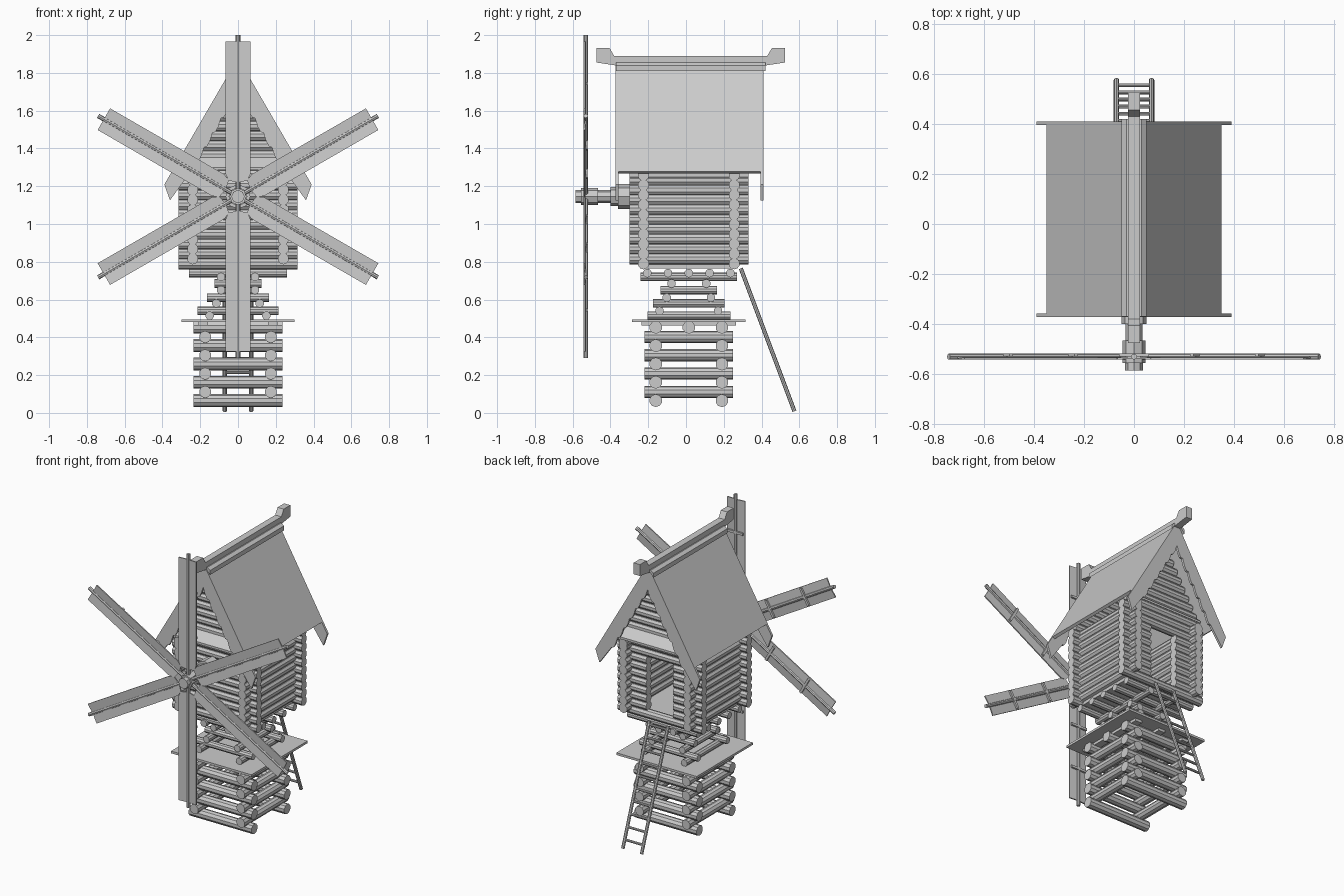
import bpy, bmesh, math
from mathutils import Vector, Matrix

cube = bpy.data.objects.get("Cube")
if cube:
    bpy.data.objects.remove(cube, do_unlink=True)

wood = bpy.data.materials.new("plain_grey")
wood.use_nodes = True
GREY = (0.6, 0.6, 0.6, 1)
wood.diffuse_color = GREY
wood.node_tree.nodes["Principled BSDF"].inputs["Base Color"].default_value = GREY

CY = 0.015      # centre of the building in y
HUB_Z = 1.145
BLADE_Y = -0.53


def finish(name, bm):
    bmesh.ops.recalc_face_normals(bm, faces=bm.faces)
    mesh = bpy.data.meshes.new(name)
    bm.to_mesh(mesh)
    bm.free()
    mesh.materials.append(wood)
    ob = bpy.data.objects.new(name, mesh)
    bpy.context.collection.objects.link(ob)
    return ob


def rod(bm, a, b, r, sides=10):
    a, b = Vector(a), Vector(b)
    d = b - a
    m = Matrix.Translation((a + b) / 2) @ d.to_track_quat('Z', 'Y').to_matrix().to_4x4()
    bmesh.ops.create_cone(bm, cap_ends=True, segments=sides, radius1=r, radius2=r,
                          depth=d.length, matrix=m)


def log_x(bm, x0, x1, y, z, r):
    rod(bm, (x0, y, z), (x1, y, z), r)


def log_y(bm, x, y0, y1, z, r):
    rod(bm, (x, y0, z), (x, y1, z), r)


def box(bm, lo, hi):
    lo, hi = Vector(lo), Vector(hi)
    m = Matrix.Translation((lo + hi) / 2) @ Matrix.Diagonal((*(hi - lo), 1))
    bmesh.ops.create_cube(bm, size=1, matrix=m)


def prism(bm, points, offset):
    face = bm.faces.new([bm.verts.new(p) for p in points])
    out = bmesh.ops.extrude_face_region(bm, geom=[face])
    verts = [v for v in out["geom"] if isinstance(v, bmesh.types.BMVert)]
    bmesh.ops.translate(bm, verts=verts, vec=offset)


# Log crib base
bm = bmesh.new()
for i in range(5):
    z = 0.065 + i * 0.097
    for dy in ((-0.175, 0, 0.175) if i == 4 else (-0.175, 0.175)):
        log_x(bm, -0.235, 0.235, CY + dy, z, 0.034)
    if i < 4:
        for x in (-0.174, 0.174):
            log_y(bm, x, CY - 0.235, CY + 0.235, z + 0.046, 0.032)
finish("base_logs", bm)

# Platform with bearers
bm = bmesh.new()
box(bm, (-0.3, CY - 0.3, 0.48), (0.3, CY + 0.3, 0.495))
for x in (-0.185, 0, 0.185):
    box(bm, (x - 0.025, CY - 0.25, 0.462), (x + 0.025, CY + 0.25, 0.481))
finish("platform", bm)

# Tapering neck: (z, half length, half spacing) per tier
bm = bmesh.new()
for z, half, gap in ((0.515, 0.22, 0.15), (0.58, 0.19, 0.115), (0.65, 0.15, 0.09), (0.72, 0.255, 0.09)):
    for s in (-1, 1):
        log_y(bm, s * gap, CY - half, CY + half, z, 0.023)
for z, half, gap in ((0.54, 0.215, 0.155), (0.61, 0.165, 0.117), (0.685, 0.125, 0.092)):
    for s in (-1, 1):
        log_x(bm, -half, half, CY + s * gap, z, 0.023)
for i in range(-2, 3):
    log_x(bm, -0.26, 0.26, CY + i * 0.11, 0.74, 0.023)
finish("neck_logs", bm)

# Cabin walls with a doorway at the back
bm = bmesh.new()
PITCH, R, HALF, WALL = 0.052, 0.03, 0.315, 0.24
DOOR = 0.1
for i in range(10):
    z = 0.79 + i * PITCH
    log_x(bm, -HALF, HALF, CY - WALL, z, R)
    if 1 <= i < 8:
        log_x(bm, -HALF, -DOOR, CY + WALL, z, R)
        log_x(bm, DOOR, HALF, CY + WALL, z, R)
    else:
        log_x(bm, -HALF, HALF, CY + WALL, z, R)
    for s in (-1, 1):
        log_y(bm, s * WALL, CY - HALF, CY + HALF, z + (PITCH / 2 if i < 9 else 0), R)
finish("cabin_walls", bm)

bm = bmesh.new()
box(bm, (-WALL, CY - WALL, 0.765), (WALL, CY + WALL, 0.79))
finish("cabin_floor", bm)

# Gable logs, shortening towards the ridge
bm = bmesh.new()
for i in range(10, 19):
    z = 0.79 + i * PITCH
    half = (1.83 - z) / 1.72 - 0.01
    for s in (-1, 1):
        log_x(bm, -half, half, CY + s * WALL, z, R)
finish("gable_logs", bm)

# Sloping boards above each end wall
bm = bmesh.new()
for s in (-1, 1):
    y0, y1 = CY + s * 0.25, CY + s * 0.325
    prism(bm, [(-0.25, y0, 1.37), (-0.25, y1, 1.3), (-0.25, y1, 1.285), (-0.25, y0, 1.355)], (0.5, 0, 0))
finish("weather_boards", bm)

# Roof slopes
SLOPE = 1.72


def roof_z(x):
    return 1.88 - SLOPE * x


for side, s in (("left", 1), ("right", -1)):
    bm = bmesh.new()
    prism(bm, [(0, -0.36, roof_z(0)), (s * 0.35, -0.36, roof_z(0.35)),
               (s * 0.333, -0.36, roof_z(0.35) - 0.01), (0, -0.36, roof_z(0) - 0.04)], (0, 0.76, 0))
    finish(side + "_roof", bm)

# Carved barge boards with scalloped inner edges
bm = bmesh.new()
for y in (-0.372, 0.395):
    for s in (-1, 1):
        edge = [(0, roof_z(0)), (0.39, roof_z(0.39)), (0.36, 1.125)]
        for i in range(19):
            x = 0.27 * (1 - i / 18)
            depth = 0.165 + 0.025 * abs(math.sin(math.pi * i / 3))
            edge.append((x, roof_z(x) - depth))
        prism(bm, [(s * x, y, z) for x, z in edge], (0, 0.015, 0))
finish("barge_boards", bm)

# Ridge cap and beam with raised ends
bm = bmesh.new()
prism(bm, [(-0.05, -0.37, 1.81), (0, -0.37, 1.87), (0.05, -0.37, 1.81),
           (0.05, -0.37, 1.84), (0.03, -0.37, 1.855), (-0.03, -0.37, 1.855), (-0.05, -0.37, 1.84)], (0, 0.79, 0))
finish("ridge_cap", bm)
bm = bmesh.new()
half_profile = [(0.405, 1.89), (0.43, 1.932), (0.5, 1.932), (0.5, 1.855), (0.4, 1.84)]
profile = half_profile + [(-y, z) for y, z in reversed(half_profile)]
prism(bm, [(-0.023, 0.025 + y, z) for y, z in profile], (0.046, 0, 0))
finish("ridge_beam", bm)

# Shaft, bearing and hub
bm = bmesh.new()
for y0, y1, r in ((-0.36, -0.27, 0.066), (-0.4, -0.35, 0.05), (-0.47, -0.2, 0.034),
                  (-0.555, -0.465, 0.045), (-0.585, -0.55, 0.035)):
    rod(bm, (0, y0, HUB_Z), (0, y1, HUB_Z), r, 8)
finish("shaft_and_hub", bm)

# Six sails: shallow V boards on a spar
for n in range(6):
    bm = bmesh.new()
    rod(bm, (0, 0, 0.02), (0, 0, 0.855), 0.012, 8)
    for s in (-1, 1):
        prism(bm, [(0, -0.006, 0.075), (s * 0.05, -0.01, 0.085), (s * 0.066, -0.012, 0.12),
                   (s * 0.066, -0.012, 0.82), (0, -0.006, 0.82)], (0, 0.008, 0))
    for z in (0.3, 0.6):
        box(bm, (-0.06, 0, z - 0.008), (0.06, 0.012, z + 0.008))
    sail = finish("sail_%d" % (n + 1), bm)
    sail.matrix_world = Matrix.Translation((0, BLADE_Y, HUB_Z)) @ Matrix.Rotation(n * math.pi / 3, 4, 'Y')

# Ladder to the doorway
bm = bmesh.new()
top, foot = Vector((0, 0.29, 0.765)), Vector((0, 0.574, 0.009))
for s in (-1, 1):
    shift = Vector((s * 0.07, 0, 0))
    rod(bm, top + shift, foot + shift, 0.011, 8)
for i in range(10):
    p = foot.lerp(top, (i + 0.7) / 10)
    log_x(bm, -0.07, 0.07, p.y, p.z, 0.008)
finish("ladder", bm)
